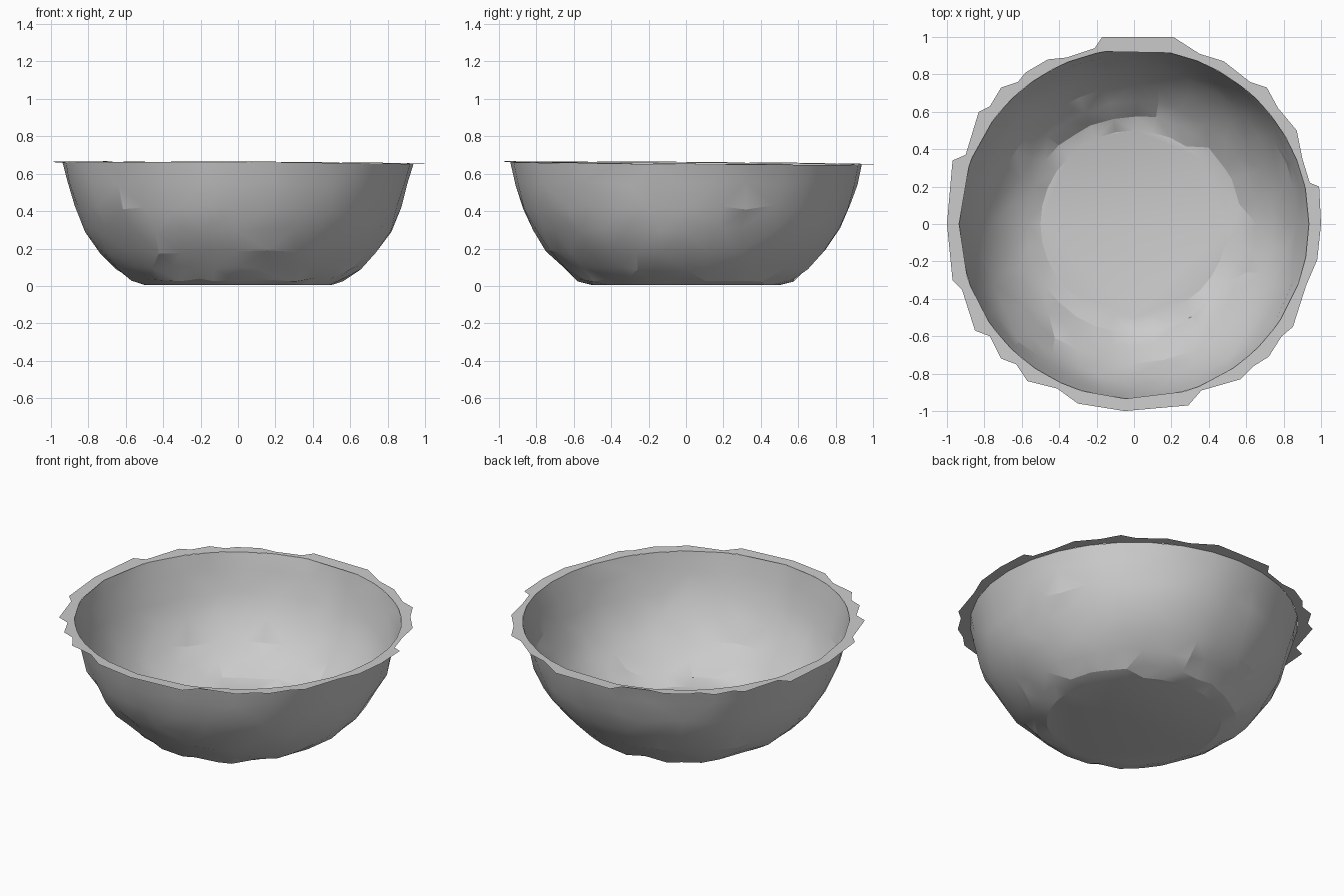
import bpy, bmesh, math, random
from mathutils import Vector

random.seed(4)
if "Cube" in bpy.data.objects:
    bpy.data.objects.remove(bpy.data.objects["Cube"])

grey = bpy.data.materials.new("mid grey")
grey.use_nodes = True
grey.diffuse_color = (0.6, 0.6, 0.6, 1)
grey.node_tree.nodes["Principled BSDF"].inputs["Base Color"].default_value = (0.6, 0.6, 0.6, 1)


def rim_height(x, y):
    return 0.655 - 0.005 * x - 0.007 * y


def finish(name, bm, angle):
    mesh = bpy.data.meshes.new(name)
    bm.to_mesh(mesh)
    bm.free()
    mesh.materials.append(grey)
    obj = bpy.data.objects.new(name, mesh)
    bpy.context.collection.objects.link(obj)
    bpy.ops.object.select_all(action='DESELECT')
    obj.select_set(True)
    bpy.context.view_layer.objects.active = obj
    bpy.ops.object.shade_smooth_by_angle(angle=math.radians(angle))
    return obj


def bridge(bm, lower, upper):
    n = len(lower)
    for i in range(n):
        j = (i + 1) % n
        bm.faces.new((lower[i], lower[j], upper[j], upper[i]))


# Bowl: thin wall lathed from a profile, with slightly uneven facets
SIDES = 32
PROFILE = [(0.5, 0.005), (0.58, 0.035), (0.66, 0.1), (0.745, 0.18),
           (0.825, 0.3), (0.88, 0.42), (0.915, 0.55), (0.938, 0.655)]
bm = bmesh.new()
rings = []
for k, (radius, z) in enumerate(PROFILE):
    wobble = 0.012 if 0 < k < len(PROFILE) - 1 else 0.0
    ring = []
    for i in range(SIDES):
        a = 2 * math.pi * (i + random.uniform(-0.2, 0.2) * (wobble > 0)) / SIDES
        r = radius + random.uniform(-wobble, wobble * 0.4)
        x, y = r * math.cos(a), r * math.sin(a)
        height = rim_height(x, y) if k == len(PROFILE) - 1 else z + random.uniform(-wobble, wobble)
        ring.append(bm.verts.new((x, y, height)))
    rings.append(ring)
bm.faces.new(list(reversed(rings[0])))
for lower, upper in zip(rings, rings[1:]):
    bridge(bm, lower, upper)
walls = [f for f in bm.faces if len(f.verts) == 4]
bmesh.ops.triangulate(bm, faces=walls)
finish("bowl", bm, 16)

# Rim: flat, ragged lip around the mouth of the bowl
OUTLINE = [(1, 0), (0.99, 0.2), (0.94, 0.22), (0.9, 0.35), (0.87, 0.5), (0.77, 0.62),
           (0.71, 0.73), (0.62, 0.76), (0.48, 0.87), (0.35, 0.91), (0.21, 1), (-0.17, 1),
           (-0.21, 0.94), (-0.36, 0.89), (-0.46, 0.88), (-0.58, 0.81), (-0.62, 0.76),
           (-0.71, 0.73), (-0.77, 0.63), (-0.83, 0.6), (-0.9, 0.37), (-0.97, 0.34),
           (-1, 0), (-0.97, -0.3), (-0.92, -0.35), (-0.85, -0.57), (-0.77, -0.6),
           (-0.71, -0.72), (-0.63, -0.75), (-0.57, -0.84), (-0.41, -0.88), (-0.3, -0.96),
           (-0.05, -1), (0.29, -0.97), (0.36, -0.89), (0.57, -0.83), (0.64, -0.76),
           (0.72, -0.71), (0.79, -0.6), (0.85, -0.55), (0.92, -0.33), (0.98, -0.19)]
bm = bmesh.new()
outer, inner = [], []
for x, y in OUTLINE:
    d = Vector((x, y)).normalized() * 0.935
    outer.append(bm.verts.new((x, y, rim_height(x, y) + 0.003)))
    inner.append(bm.verts.new((d.x, d.y, rim_height(d.x, d.y) + 0.001)))
bridge(bm, outer, inner)
finish("ragged_rim", bm, 30)
